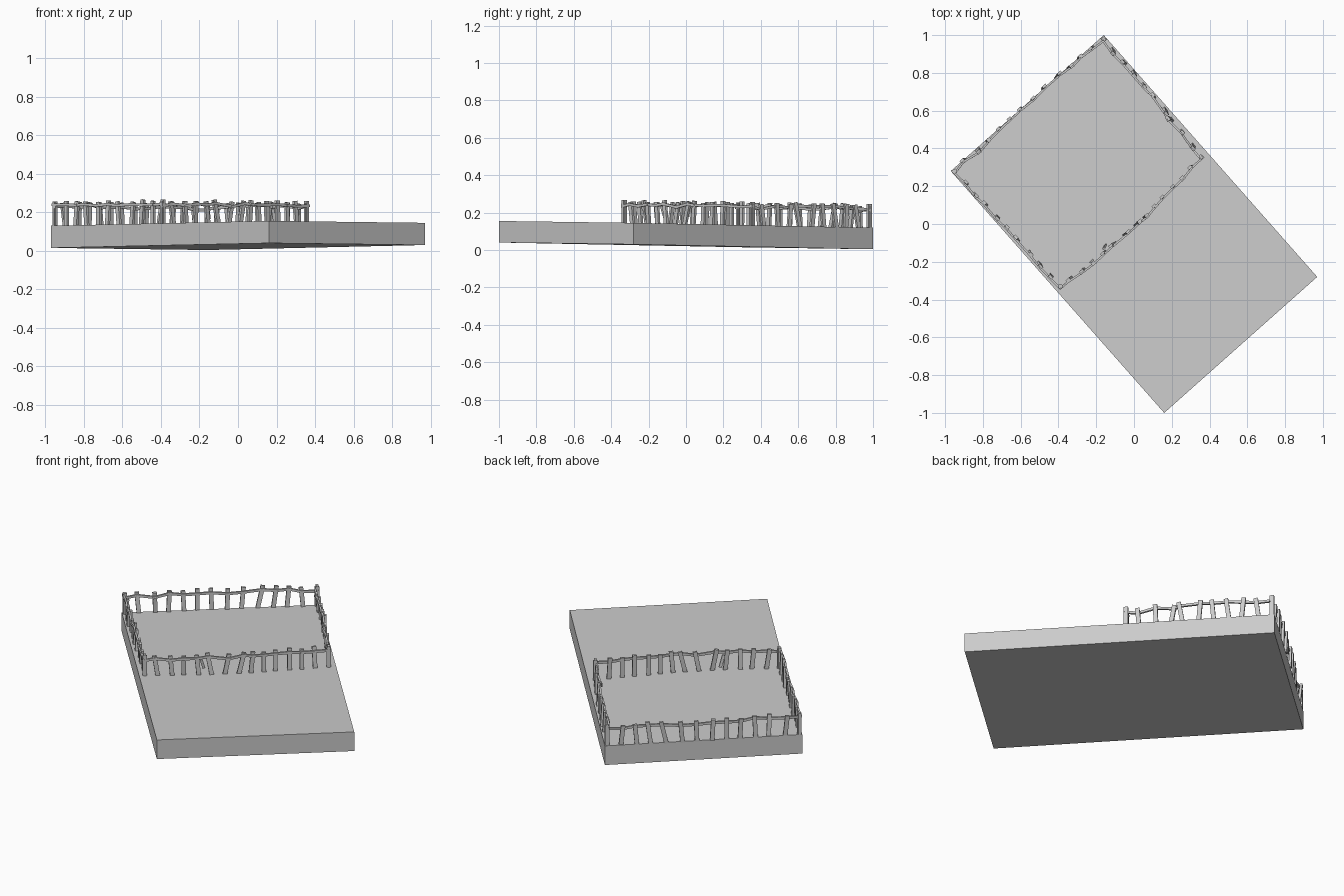
import bpy
import bmesh
import random
from mathutils import Matrix, Vector

random.seed(4)
old = bpy.data.objects.get("Cube")
if old:
    bpy.data.objects.remove(old, do_unlink=True)

grey = bpy.data.materials.new("plain grey")
grey.use_nodes = True
colour = (0.6, 0.6, 0.6, 1)
grey.diffuse_color = colour
grey.node_tree.nodes["Principled BSDF"].inputs["Base Color"].default_value = colour


def finish(bm, name):
    bmesh.ops.recalc_face_normals(bm, faces=bm.faces)
    mesh = bpy.data.meshes.new(name)
    bm.to_mesh(mesh)
    bm.free()
    mesh.materials.append(grey)
    obj = bpy.data.objects.new(name, mesh)
    bpy.context.collection.objects.link(obj)


def beam(bm, start, end, side, width, depth):
    """Box from start to end; width runs along the side direction."""
    axis = (end - start).normalized()
    side = (side - axis * side.dot(axis)).normalized()
    rot = Matrix((side, axis.cross(side), axis)).transposed().to_4x4()
    size = Matrix.Diagonal((width, depth, (end - start).length, 1))
    bmesh.ops.create_cube(bm, size=1, matrix=Matrix.Translation((start + end) / 2) @ rot @ size)


# Ground slab, slightly tilted
bm = bmesh.new()
corners = [(-0.97, 0.28, 0.015), (0.16, -1, 0.04), (0.97, -0.28, 0.03), (-0.16, 1, 0.004)]
face = bm.faces.new([bm.verts.new(c) for c in corners])
top = bmesh.ops.extrude_face_region(bm, geom=[face])["geom"]
bmesh.ops.translate(bm, vec=(0, 0, 0.115),
                    verts=[v for v in top if isinstance(v, bmesh.types.BMVert)])
finish(bm, "ground_slab")


def ground(p):
    return 0.137 - 0.0185 * p.y + 0.0024 * p.x


UP = Vector((0, 0, 1))


def fence_side(name, a, b, bow, leans):
    """Row of leaning posts joined by uneven rails; bow pushes the middle sideways."""
    a, b = Vector((*a, 0)), Vector((*b, 0))
    along = (b - a).normalized()
    across = along.cross(UP)
    posts, rails = bmesh.new(), bmesh.new()
    n = len(leans) - 1
    joints = []
    for i, lean in enumerate(leans):
        t = i / n
        inner = 0 < i < n
        foot = a.lerp(b, t) + across * bow * 4 * t * (1 - t)
        if inner:
            foot += along * random.uniform(-0.008, 0.008) + across * random.uniform(-0.004, 0.004)
        foot.z = ground(foot) - 0.004
        tip = foot + along * lean * 0.006 + UP * random.uniform(0.118, 0.132)
        if inner:
            tip += across * random.uniform(-0.01, 0.01)
        beam(posts, foot, tip, along, 0.024, 0.014)
        joint = foot.lerp(tip, random.uniform(0.78, 0.9)) + across * 0.008
        joints.append(joint)
    for p, q in zip(joints, joints[1:]):
        reach = (q - p).normalized() * 0.012
        beam(rails, p - reach, q + reach, across, 0.011, 0.014)
    finish(posts, name + "_posts")
    finish(rails, name + "_rails")


west, north, east, south = (-0.95, 0.28), (-0.16, 0.98), (0.355, 0.355), (-0.39, -0.33)
fence_side("front_fence", south, east, 0.03,
           [0, -3, -2, 0, -2, -4, 4, 5, 2, 0, 0, 0, 0, -1, 0])
fence_side("back_fence", west, north, -0.012,
           [0, -2, -1, 1, -1, 0, -1, 1, 2, 5, 3, 2, -2, 0])
fence_side("left_fence", north, east, -0.01, [0, 3, -2, 3, 2, -2, 4, -3, 1, 2, 0])
fence_side("right_fence", west, south, 0, [0, -1, 2, -2, 1, 0, -3, 2, 3, 1, 0])

# Broken stub hanging from the front rail
bm = bmesh.new()
beam(bm, Vector((-0.15, -0.11, 0.165)), Vector((-0.16, -0.13, 0.235)), Vector((1, 1, 0)), 0.016, 0.01)
finish(bm, "broken_stub")
